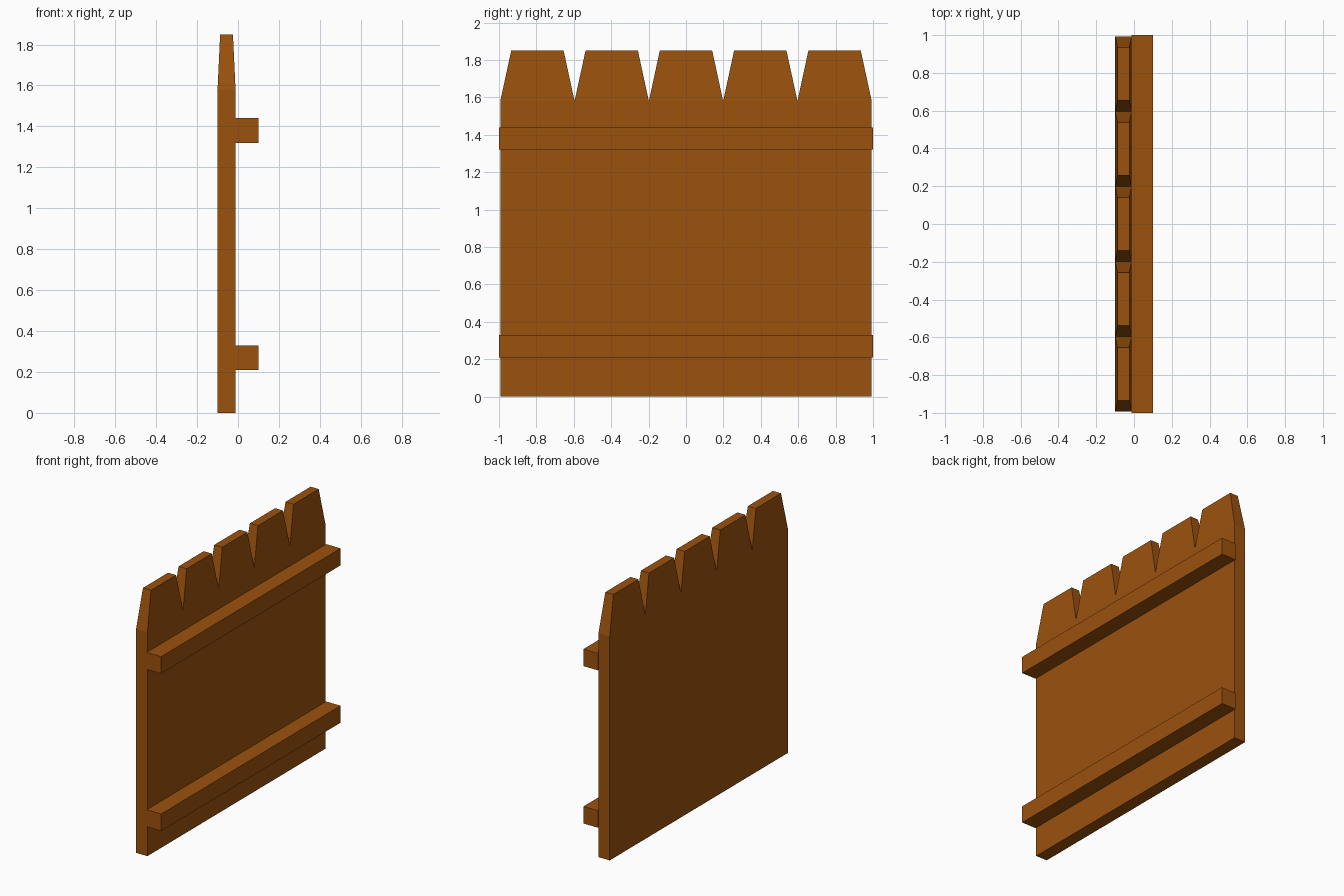
import bpy, bmesh

if "Cube" in bpy.data.objects:
    bpy.data.objects.remove(bpy.data.objects["Cube"])

wood = bpy.data.materials.new("brown_wood")
wood.diffuse_color = (0.33, 0.085, 0.004, 1)
wood.use_nodes = True
wood.node_tree.nodes["Principled BSDF"].inputs["Base Color"].default_value = wood.diffuse_color


def finish(name, bm):
    bmesh.ops.recalc_face_normals(bm, faces=bm.faces)
    mesh = bpy.data.meshes.new(name)
    bm.to_mesh(mesh)
    bm.free()
    mesh.materials.append(wood)
    obj = bpy.data.objects.new(name, mesh)
    bpy.context.collection.objects.link(obj)
    return obj


# Picket panel: five flush boards sharing one solid body
COUNT, HALF = 5, 0.993
STEP = 2 * HALF / COUNT
XB, XF = -0.10, -0.012
bm = bmesh.new()
cols = []
for i in range(COUNT + 1):
    y = -HALF + i * STEP
    cols.append([bm.verts.new((x, y, z)) for x, z in
                 ((XB, 0), (XF, 0), (XF, 1.58), (XB, 1.58))])

bm.faces.new(cols[0])
bm.faces.new(cols[-1])
board_tops = []
for a, b in zip(cols, cols[1:]):
    for k in range(4):
        n = (k + 1) % 4
        f = bm.faces.new((a[k], a[n], b[n], b[k]))
        if k == 2:
            board_tops.append(f)

# Tapered picket tips, narrowed in width and thickness
for f in board_tops:
    base = list(f.verts)
    c = f.calc_center_median()
    tip = [bm.verts.new((c.x + (v.co.x - c.x) * 0.71,
                         c.y + (v.co.y - c.y) * 0.705, 1.85)) for v in base]
    bm.faces.remove(f)
    for k in range(4):
        n = (k + 1) % 4
        bm.faces.new((base[k], base[n], tip[n], tip[k]))
    bm.faces.new(tip)
finish("picket_panel", bm)

# Two horizontal rails on the +x side
for name, z in (("lower_rail", 0.27), ("upper_rail", 1.38)):
    bm = bmesh.new()
    bmesh.ops.create_cube(bm, size=1)
    bmesh.ops.scale(bm, vec=(0.112, 2.0, 0.12), verts=bm.verts)
    rail = finish(name, bm)
    rail.location = (0.044, 0, z)
